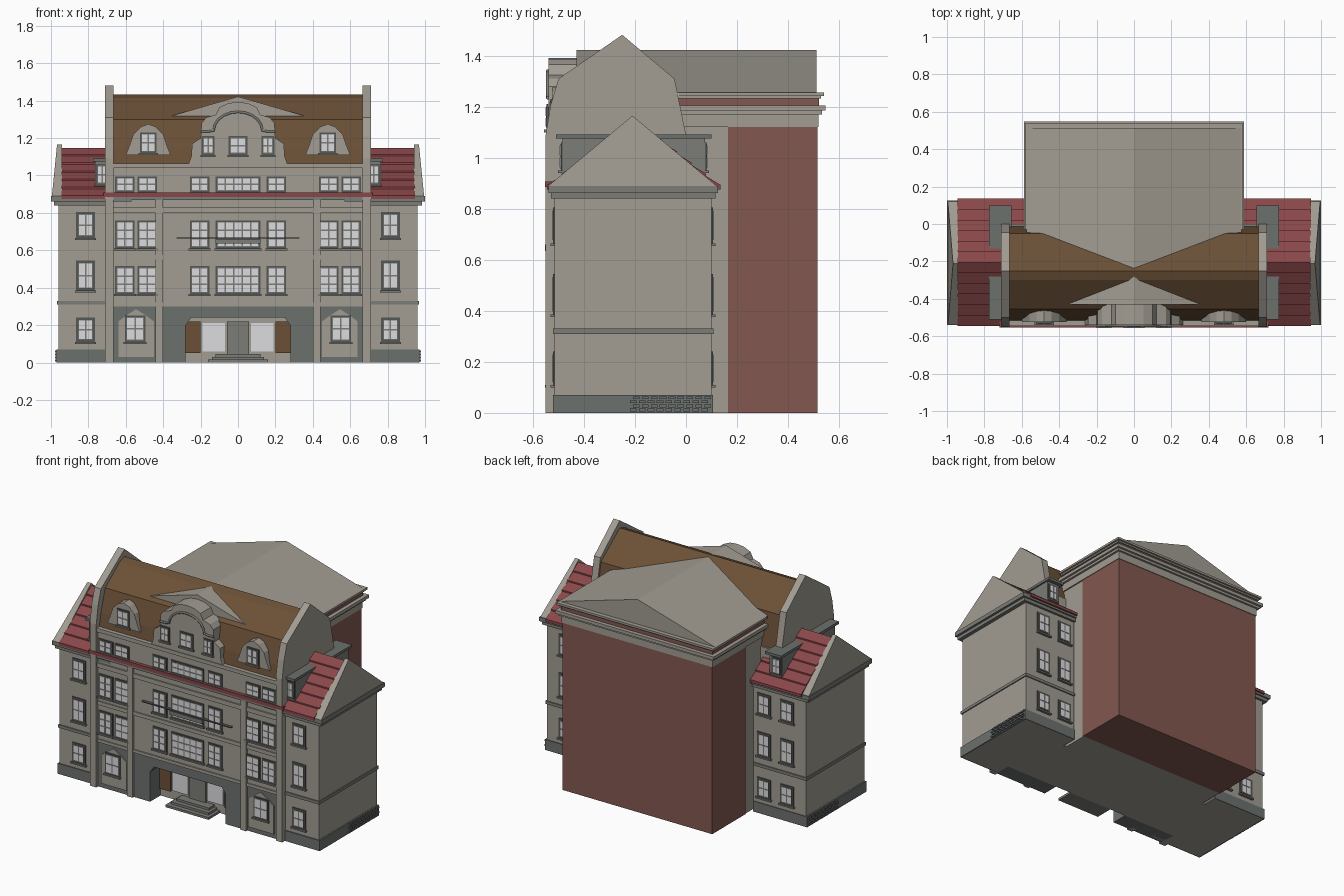
import bpy, bmesh, math

if "Cube" in bpy.data.objects:
    bpy.data.objects.remove(bpy.data.objects["Cube"])


def material(name, r, g, b):
    m = bpy.data.materials.new(name)
    m.use_nodes = True
    m.diffuse_color = (r, g, b, 1)
    m.node_tree.nodes["Principled BSDF"].inputs["Base Color"].default_value = (r, g, b, 1)
    return m


PLASTER = material("plaster_grey", .36, .335, .29)
STONE = material("dark_stone", .15, .165, .155)
TRIM = material("trim_grey", .2, .2, .185)
FRAME = material("window_frame", .09, .095, .088)
GLASS = material("pale_glass", .72, .72, .74)
BRICK = material("brick_red", .225, .098, .08)
TILE = material("roof_red", .25, .062, .067)
BROWN = material("roof_brown", .145, .08, .037)

parts = {}


def prism(name, mat, pts, axis, a, b, mirror=False, lean=None):
    """Extrude a 2D profile along x or y from a to b; lean shifts the far end by height."""
    bm = parts.setdefault(name, (bmesh.new(), mat))[0]
    for side in ((1, -1) if mirror else (1,)):
        rings = []
        for end, t in enumerate((a, b)):
            ring = []
            for u, z in pts:
                d = t + (lean(z) if lean and end else 0)
                co = (d, u, z) if axis == "x" else (u, d, z)
                ring.append(bm.verts.new((co[0] * side, co[1], co[2])))
            rings.append(ring)
            bm.faces.new(ring)
        n = len(pts)
        for i in range(n):
            j = (i + 1) % n
            bm.faces.new((rings[0][i], rings[0][j], rings[1][j], rings[1][i]))


def box(name, mat, x0, x1, y0, y1, z0, z1, mirror=False):
    prism(name, mat, [(x0, z0), (x1, z0), (x1, z1), (x0, z1)], "y", y0, y1, mirror)


def symmetric(half):
    """Complete a right-hand outline, listed bottom to top, with its mirror image."""
    return half + [(-x, z) for x, z in reversed(half) if x > 0]


def window(x, z, w, h, y, s=-1, cols=2, rows=3, mirror=True, border=.008):
    """Dark surround, lighter sash and a grid of panes on a wall at y facing s."""
    def plate(name, mat, x0, x1, z0, z1, depth):
        box(name, mat, x0, x1, y - s * .005, y + s * depth, z0, z1, mirror)
    plate("window_surrounds", FRAME, x - w / 2, x + w / 2, z, z + h, .006)
    plate("window_sashes", TRIM, x - w / 2 + border, x + w / 2 - border,
          z + border, z + h - border, .008)
    plate("window_sills", TRIM, x - w / 2 - .006, x + w / 2 + .006, z - .01, z, .016)
    gw, gh = (w - 2 * border) / cols, (h - 2 * border) / rows
    for c in range(cols):
        for r in range(rows):
            px, pz = x - w / 2 + border + c * gw, z + border + r * gh
            plate("window_panes", GLASS, px + .004, px + gw - .004, pz + .004, pz + gh - .004, .01)


# Central block: rear body, front layer, ground floor with wide chamfered entrance
box("main_body", PLASTER, -.67, .67, -.42, 0, 0, 1.06)
box("main_front", PLASTER, -.67, .67, -.53, -.42, .31, 1.06)
box("ground_floor_sides", STONE, .42, .67, -.53, -.42, 0, .31, True)
prism("entrance_wall", STONE, symmetric([(.28, 0), (.42, 0), (.42, .31)])[:3]
      + [(-.42, .31), (-.42, 0), (-.28, 0), (-.28, .2), (-.25, .24), (.25, .24), (.28, .2)],
      "y", -.53, -.42)
box("entrance_panels", BROWN, .2, .28, -.43, -.412, .05, .22, True)
box("entrance_doors", TRIM, -.06, .06, -.43, -.412, .02, .22)
box("entrance_glass", GLASS, .07, .19, -.428, -.412, .06, .21, True)
for i in range(3):
    box("entrance_steps", TRIM, -.16 + i * .02, .16 - i * .02, -.54 + i * .03, -.42, i * .015, i * .015 + .015)

# Pilasters, string courses and the red ledge
box("pilasters", PLASTER, .4, .44, -.545, -.5, 0, .88, True)
for z0, z1, y in ((.30, .32, -.538), (.55, .575, -.538), (.80, .83, -.54), (1.04, 1.065, -.545)):
    box("string_courses", PLASTER, -.67, .67, y, -.5, z0, z1)
box("red_ledge", TILE, -.72, .72, -.553, -.5, .885, .908)
box("red_ledge_bracket", TRIM, -.67, .67, -.547, -.5, .868, .885)
box("balcony_rail", FRAME, -.33, .33, -.55, -.525, .662, .668)
box("balcony", TRIM, -.12, .12, -.553, -.525, .635, .66)

# Front windows of the central block
for z, h in ((.365, .15), (.61, .15), (.91, .085)):
    rows = 2 if h < .1 else 3
    for x in (.205, .485, .605):
        window(x, z, .105, h, -.53, rows=rows)
    window(0, z, .24, h, -.53, cols=5, rows=rows, mirror=False)
prism("ground_window_hoods", PLASTER, [(.45, .03), (.64, .03), (.64, .22), (.6, .25),
      (.545, .285), (.49, .25), (.45, .22)], "y", -.52, -.537, True)
window(.55, .11, .11, .14, -.537, rows=2)

# Fire walls at both ends of the central block
prism("fire_walls", PLASTER, [(-.55, 0), (-.55, 1.09), (-.53, 1.21), (-.5, 1.31), (-.25, 1.482),
      (-.045, 1.31), (0, 1.09), (0, 0)], "x", .665, .712, True)

# Brown mansard roof
prism("mansard_roof", BROWN, [(-.52, 1.05), (-.5, 1.15), (-.455, 1.3), (-.3, 1.415), (-.25, 1.432),
      (-.05, 1.28), (-.01, 1.05)], "x", -.67, .67)

# Central shaped gable with arched moulding
gable = symmetric([(.265, 1.06), (.25, 1.1), (.245, 1.17), (.2, 1.2), (.195, 1.28), (.17, 1.31),
                   (.12, 1.325), (.1, 1.365), (.05, 1.387), (0, 1.392)])
prism("centre_gable", PLASTER, gable, "y", -.54, -.42)
for x, w in ((0, .1), (.16, .07)):
    window(x, 1.11, w, .1, -.54, rows=2, mirror=x > 0)
arch = bpy.data.curves.new("gable_moulding", "CURVE")
arch.dimensions = "3D"
arch.bevel_depth = .007
arch.bevel_resolution = 1
arch.materials.append(TRIM)
path = [(-.2, 1.235), (-.16, 1.235)]
path += [(-.13 * math.cos(i * math.pi / 10), 1.24 + .1 * math.sin(i * math.pi / 10)) for i in range(11)]
path += [(.16, 1.235), (.2, 1.235)]
spline = arch.splines.new("POLY")
spline.points.add(len(path) - 1)
for p, (x, z) in zip(spline.points, path):
    p.co = (x, -.542, z, 1)
bpy.context.collection.objects.link(bpy.data.objects.new("gable_moulding", arch))

# Small bell-shaped dormers
bell = symmetric([(.12, 1.11), (.1, 1.16), (.08, 1.22), (.04, 1.26), (0, 1.275)])
prism("small_dormers", PLASTER, [(x + .48, z) for x, z in bell], "y", -.525, -.44, True)
window(.48, 1.12, .09, .11, -.525, rows=2)

# Side wings
box("wing_walls", PLASTER, .57, .96, -.515, .1, 0, .88, True)
box("wing_plinth", STONE, .57, .97, -.522, .105, 0, .07, True)
box("wing_string_course", TRIM, .57, .967, -.522, .107, .31, .33, True)
box("wing_cornice", TRIM, .57, .985, -.53, .115, .84, .862, True)
box("wing_cornice_top", TRIM, .57, 1.0, -.54, .125, .862, .89, True)
prism("wing_gables", PLASTER, [(-.54, .89), (-.21, 1.165), (.12, .89)], "x", .94, .995, True,
      lean=lambda z: -.1 * (z - .89))

# Tiled wing roofs with stepped courses
COURSES = 6
slope = []
for i in range(COURSES):
    for f, lift in ((i, .009), (i + 1, 0)):
        t = f / COURSES
        slope.append((-.545 + .34 * t, .885 + .262 * t + lift))
roof = [(-.545, .875)] + slope + [(-.41 - y, z) for y, z in reversed(slope)] + [(.135, .875)]
prism("wing_roofs", TILE, roof, "x", .57, .945, True)

# Wing windows and flat-topped roof dormers, front and back
for s, wall, columns in ((-1, -.515, (.815,)), (1, .1, (.82, .65))):
    for x in columns:
        for z, h in ((.11, .13), (.385, .16), (.665, .14)):
            window(x, z, .1, h, wall, s, rows=2, border=.012)
    face = -.205 + s * .28
    y0, y1 = sorted((face, -.205 + s * .1))
    box("wing_dormers", TRIM, .67, .765, y0, y1, .92, 1.08, True)
    box("wing_dormer_roofs", STONE, .655, .775, y0 - .025, y1 + .025, 1.075, 1.092, True)
    window(.725, .95, .07, .11, face, s, rows=2)

# Rough stones along the end plinths
for row in range(4):
    for k in range(9):
        y = -.22 + k * .035 + (row % 2) * .012
        box("plinth_stones", STONE, .965, .978, y, y + .026, .006 + row * .016, .017 + row * .016, True)

# Rear brick block with plaster link, frieze and double cornice
box("rear_link", PLASTER, -.55, .55, -.04, .17, 0, 1.13)
box("rear_block", BRICK, -.555, .555, .165, .515, 0, 1.12)
for z0, z1, out, mat, name in ((1.12, 1.17, .004, PLASTER, "rear_frieze"),
                               (1.17, 1.185, .018, PLASTER, "rear_cornice_bed"),
                               (1.185, 1.206, .032, PLASTER, "rear_cornice"),
                               (1.206, 1.232, .006, BRICK, "rear_brick_band"),
                               (1.232, 1.242, .014, PLASTER, "rear_eaves_bed"),
                               (1.242, 1.256, .026, PLASTER, "rear_eaves")):
    box(name, mat, -.555 - out, .555 + out, -.03, .515 + out, z0, z1)
prism("rear_roof", PLASTER, [(-.575, 1.255), (.575, 1.255), (0, 1.422)], "y", -.43, .512)

# Turn the collected parts into objects
for name, (bm, mat) in parts.items():
    bmesh.ops.recalc_face_normals(bm, faces=bm.faces[:])
    mesh = bpy.data.meshes.new(name)
    bm.to_mesh(mesh)
    bm.free()
    mesh.materials.append(mat)
    bpy.context.collection.objects.link(bpy.data.objects.new(name, mesh))
